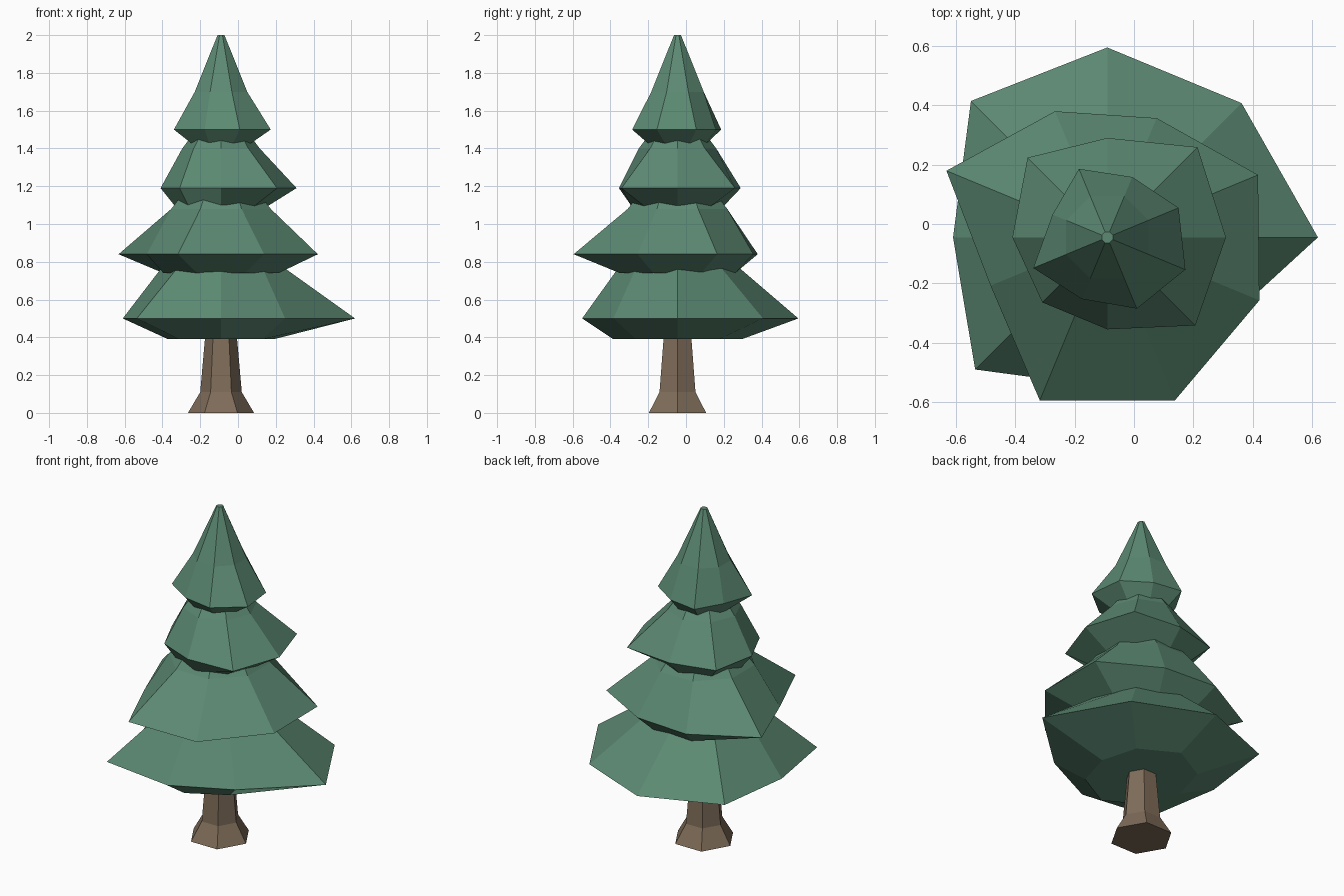
import bpy, math

if "Cube" in bpy.data.objects:
    bpy.data.objects.remove(bpy.data.objects["Cube"])

CENTRE = (-0.09, -0.045)


def make_material(name, colour):
    mat = bpy.data.materials.new(name)
    mat.use_nodes = True
    mat.diffuse_color = (*colour, 1)
    bsdf = mat.node_tree.nodes["Principled BSDF"]
    bsdf.inputs["Base Color"].default_value = (*colour, 1)
    bsdf.inputs["Roughness"].default_value = 0.9
    return mat


def loft(name, sides, turn, rings, mat):
    """Stack rings of (height, radius or list of radii) into a capped solid."""
    verts, faces = [], []
    for z, radii in rings:
        if not isinstance(radii, list):
            radii = [radii] * sides
        for i, r in enumerate(radii):
            a = math.tau * (i + turn) / sides
            verts.append((CENTRE[0] + r * math.cos(a), CENTRE[1] + r * math.sin(a), z))
    for k in range(len(rings) - 1):
        for i in range(sides):
            j = (i + 1) % sides
            low, high = k * sides, (k + 1) * sides
            faces.append((low + i, low + j, high + j, high + i))
    faces.append(tuple(reversed(range(sides))))
    faces.append(tuple(range(len(verts) - sides, len(verts))))
    mesh = bpy.data.meshes.new(name)
    mesh.from_pydata(verts, [], faces)
    mesh.materials.append(mat)
    obj = bpy.data.objects.new(name, mesh)
    bpy.context.collection.objects.link(obj)
    return obj


bark = make_material("brown bark", (0.21, 0.15, 0.10))
needles = make_material("green needles", (0.107, 0.254, 0.171))

# Six-sided trunk with flared foot
loft("trunk", 6, 0, [(0, 0.175), (0.11, 0.11), (0.45, 0.08)], bark)

# Irregular eight-sided foliage tiers, alternately turned half a side
rim = [0.71, 0.64, 0.64, 0.65, 0.52, 0.63, 0.505, 0.48]
loft("bottom_foliage", 8, 0,
     [(0.39, [0.28, 0.31, 0.34, 0.31] * 2), (0.5, rim), (0.8, 0.29), (0.9, 0.15)], needles)

rim = [0.55, 0.435, 0.46, 0.587, 0.426, 0.595, 0.595, 0.555]
loft("lower_foliage", 8, 0.5,
     [(0.74, 0.33), (0.84, rim), (1.08, 0.285), (1.22, 0.17)], needles)

rim = [0.40, 0.43, 0.335, 0.38, 0.32, 0.31, 0.31, 0.42]
loft("upper_foliage", 8, 0,
     [(1.09, 0.24), (1.19, rim), (1.4, 0.205), (1.54, 0.1)], needles)

rim = [0.26, 0.22, 0.25, 0.2, 0.27, 0.225, 0.26, 0.285]
loft("top_foliage", 8, 0.5,
     [(1.42, 0.16), (1.5, rim), (1.7, 0.15), (2.0, 0.02)], needles)
